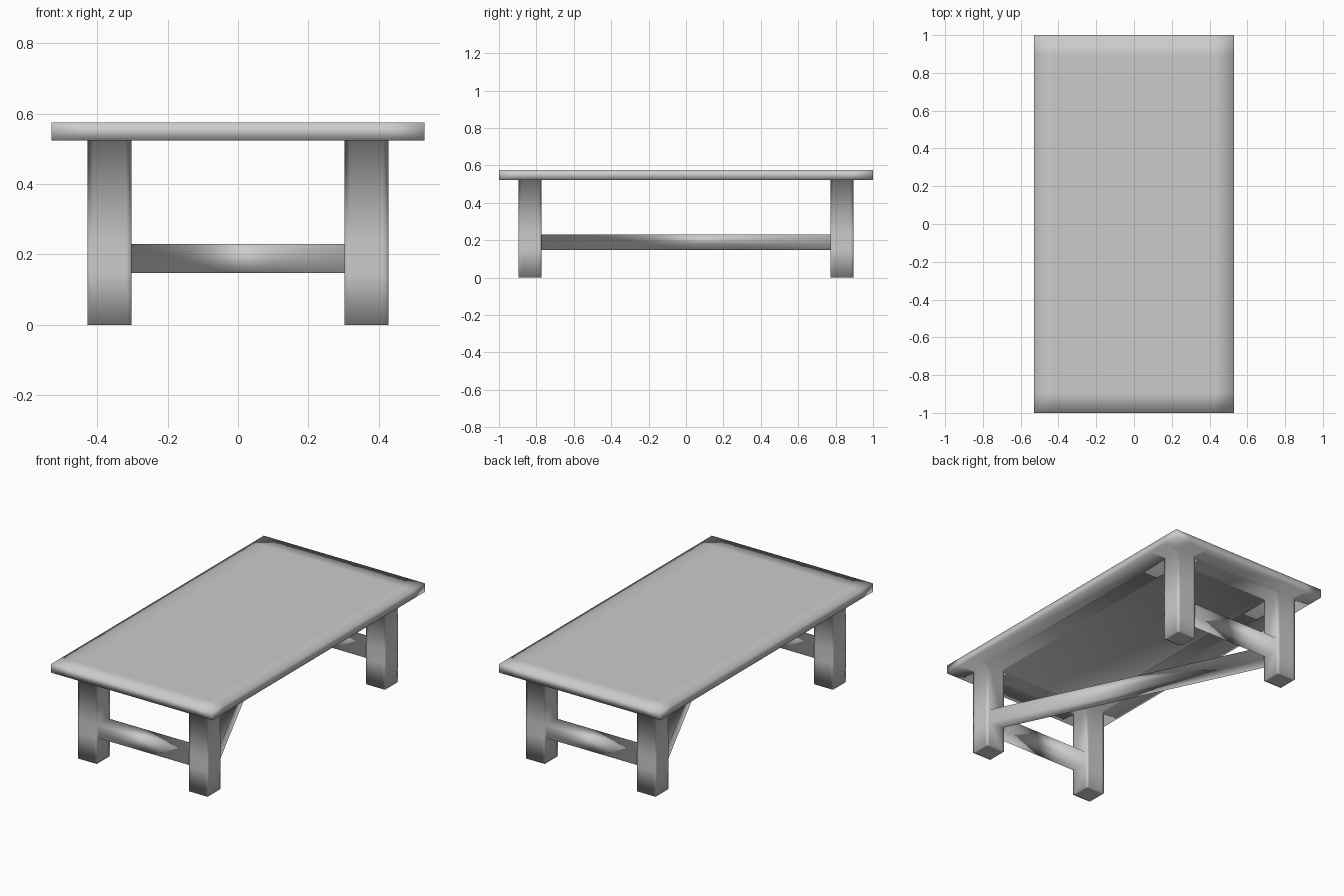
import bpy
import bmesh
from mathutils import Vector

cube = bpy.data.objects.get("Cube")
if cube:
    bpy.data.objects.remove(cube, do_unlink=True)

# Single painted-wood material
grey = bpy.data.materials.new("plain_grey")
grey.use_nodes = True
grey.diffuse_color = (0.6, 0.6, 0.6, 1)
grey.node_tree.nodes["Principled BSDF"].inputs["Base Color"].default_value = (0.6, 0.6, 0.6, 1)

# Main dimensions
TOP_X, TOP_Y = 0.53, 1.0
LEG_X = (0.303, 0.427)
LEG_Y = (0.772, 0.895)
EDGE = 0.015            # narrow support loop along the leg edges
BAR_Z = (0.148, 0.23)
UNDER, HEIGHT = 0.523, 0.574


def mirrored(values):
    return [-v for v in reversed(values)] + list(values)


def with_loops(span):
    return [span[0], span[0] + EDGE, span[1] - EDGE, span[1]]


bm = bmesh.new()
verts = {}


def vert(p):
    key = tuple(round(c, 4) for c in p)
    if key not in verts:
        verts[key] = bm.verts.new(key)
    return verts[key]


# Loop positions shared by the top and the legs
cuts = [
    mirrored(with_loops(LEG_X) + [TOP_X]),
    mirrored(with_loops(LEG_Y) + [TOP_Y]),
    [0, BAR_Z[0], BAR_Z[1], UNDER, HEIGHT],
]


def solid(cell):
    """True where a block of the loop grid belongs to the top or to a leg."""
    if any(c < 0 or c > len(cuts[a]) - 2 for a, c in enumerate(cell)):
        return False
    x, y, z = (abs(cuts[a][c] + cuts[a][c + 1]) / 2 for a, c in enumerate(cell))
    in_leg = LEG_X[0] < x < LEG_X[1] and LEG_Y[0] < y < LEG_Y[1]
    return z > UNDER or in_leg


def skin(cell, axis, side):
    """Add the outer face of a block on the given side."""
    u, v = (axis + 1) % 3, (axis + 2) % 3
    corners = []
    for du, dv in ((0, 0), (1, 0), (1, 1), (0, 1)):
        idx = list(cell)
        idx[axis] += side
        idx[u] += du
        idx[v] += dv
        corners.append(vert([cuts[a][idx[a]] for a in range(3)]))
    bm.faces.new(corners if side else corners[::-1])


# Tabletop and four legs as one continuous skin
for i in range(len(cuts[0]) - 1):
    for j in range(len(cuts[1]) - 1):
        for k in range(len(cuts[2]) - 1):
            if not solid((i, j, k)):
                continue
            for axis in range(3):
                for side in (0, 1):
                    near = [i, j, k]
                    near[axis] += 2 * side - 1
                    if not solid(near):
                        skin((i, j, k), axis, side)


def bridge(center_a, center_b):
    """Join two leg faces with a straight bar."""
    ends = []
    for center in (center_a, center_b):
        c = Vector(center)
        ends.append(min(bm.faces, key=lambda f: (f.calc_center_median() - c).length))
    a, b = ends
    ca, cb = a.calc_center_median(), b.calc_center_median()
    ring = list(a.verts)
    match = [min(b.verts, key=lambda w: ((w.co - cb) - (v.co - ca)).length) for v in ring]
    bmesh.ops.delete(bm, geom=ends, context='FACES_ONLY')
    for n in range(4):
        m = (n + 1) % 4
        bm.faces.new((ring[n], ring[m], match[m], match[n]))


mid_x, mid_y, mid_z = sum(LEG_X) / 2, sum(LEG_Y) / 2, sum(BAR_Z) / 2

# End stretchers, front and back
for s in (-1, 1):
    bridge((-LEG_X[0], s * mid_y, mid_z), (LEG_X[0], s * mid_y, mid_z))

# Single diagonal stretcher between opposite legs
bridge((mid_x, -LEG_Y[0], mid_z), (-mid_x, LEG_Y[0], mid_z))

# Soft shading over the whole skin
bmesh.ops.recalc_face_normals(bm, faces=bm.faces)
for f in bm.faces:
    f.smooth = True

mesh = bpy.data.meshes.new("low_table")
bm.to_mesh(mesh)
bm.free()
mesh.materials.append(grey)
table = bpy.data.objects.new("low_table", mesh)
bpy.context.scene.collection.objects.link(table)
